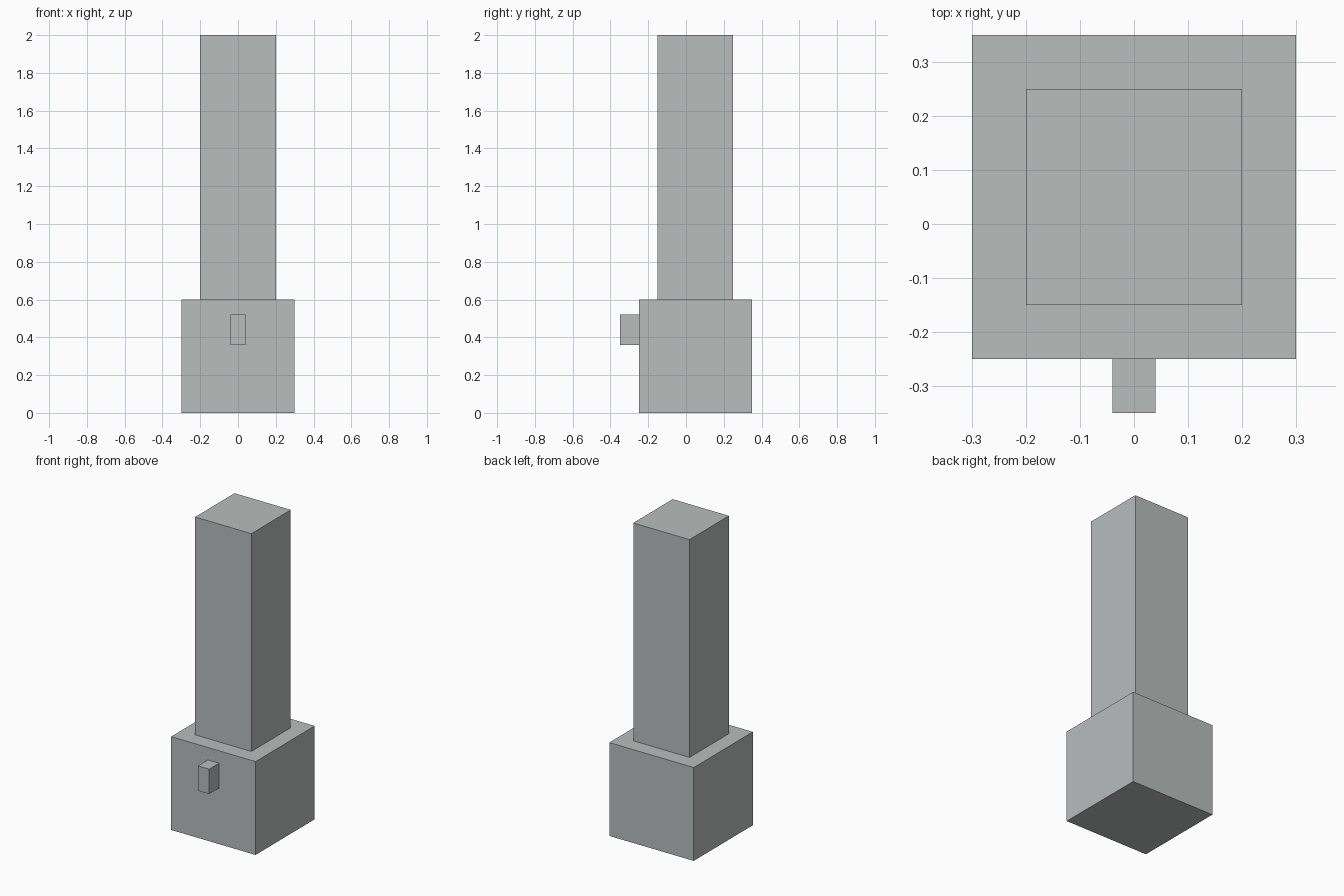
import bpy
import bmesh
from mathutils import Vector

default = bpy.data.objects.get("Cube")
if default:
    bpy.data.objects.remove(default, do_unlink=True)

# Single flat grey
grey = bpy.data.materials.new("stone grey")
grey.use_nodes = True
colour = (0.48, 0.51, 0.505, 1)
grey.diffuse_color = colour
grey.node_tree.nodes["Principled BSDF"].inputs["Base Color"].default_value = colour


def box(name, low, high):
    """Add a sharp-edged box between two opposite corners."""
    low, high = Vector(low), Vector(high)
    bm = bmesh.new()
    bmesh.ops.create_cube(bm, size=1)
    bmesh.ops.scale(bm, vec=high - low, verts=bm.verts)
    mesh = bpy.data.meshes.new(name)
    bm.to_mesh(mesh)
    bm.free()
    mesh.materials.append(grey)
    obj = bpy.data.objects.new(name, mesh)
    obj.location = (low + high) / 2
    bpy.context.collection.objects.link(obj)
    return obj


# Wide block at the bottom
box("base_block", (-0.3, -0.25, 0), (0.3, 0.35, 0.6))
# Tall square column standing on the block
box("column", (-0.2, -0.15, 0.6), (0.2, 0.25, 2))
# Small peg on the front of the block
box("front_peg", (-0.04, -0.35, 0.36), (0.04, -0.25, 0.52))
